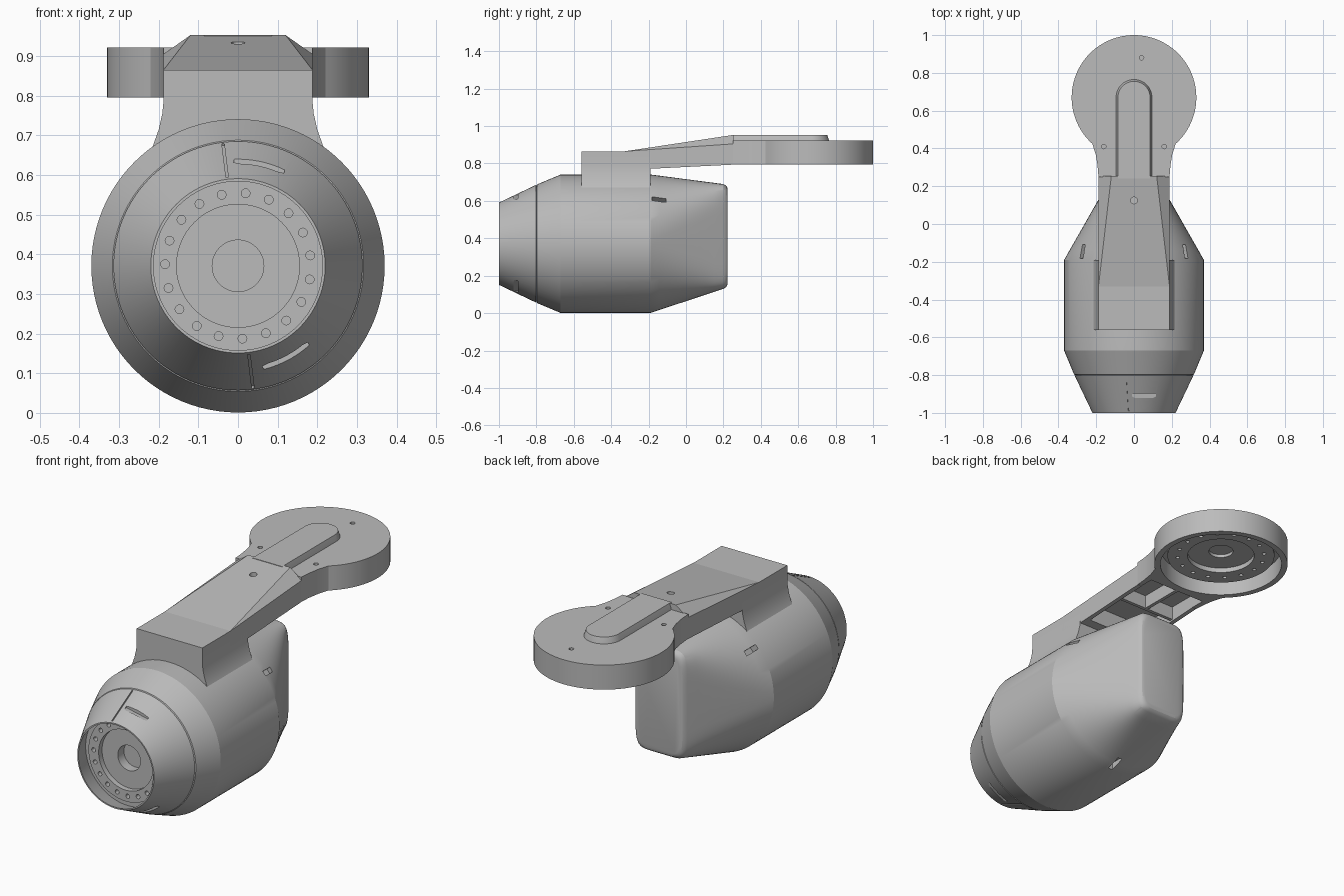
import bpy, bmesh, math
from mathutils import Matrix, Vector

cube = bpy.data.objects.get("Cube")
if cube:
    bpy.data.objects.remove(cube, do_unlink=True)

grey = bpy.data.materials.new("light_grey")
grey.use_nodes = True
grey.diffuse_color = (0.5, 0.5, 0.5, 1)
grey.node_tree.nodes["Principled BSDF"].inputs["Base Color"].default_value = (0.5, 0.5, 0.5, 1)

AXIS = 0.371       # height of the housing axis
R = 0.37           # housing radius
DISC = 0.67        # y of the arm disc centre
SEG = 96


def finish(name, bm, angle=20):
    bmesh.ops.recalc_face_normals(bm, faces=bm.faces)
    mesh = bpy.data.meshes.new(name)
    bm.to_mesh(mesh)
    bm.free()
    obj = bpy.data.objects.new(name, mesh)
    bpy.context.collection.objects.link(obj)
    mesh.materials.append(grey)
    smooth(obj, angle)
    return obj


def smooth(obj, angle):
    bpy.ops.object.select_all(action='DESELECT')
    obj.select_set(True)
    bpy.context.view_layer.objects.active = obj
    bpy.ops.object.shade_smooth_by_angle(angle=math.radians(angle))


def skin(name, rings):
    """Closed surface through matching rings, capped at both ends."""
    bm = bmesh.new()
    loops = [[bm.verts.new(p) for p in ring] for ring in rings]
    n = len(loops[0])
    for a, b in zip(loops, loops[1:]):
        for i in range(n):
            j = (i + 1) % n
            bm.faces.new((a[i], a[j], b[j], b[i]))
    bm.faces.new(loops[0])
    bm.faces.new(loops[-1])
    return finish(name, bm)


def prism(name, points, axis, lo, hi):
    """Extrude a 2D outline along y or z."""
    place = (lambda p, h: (p[0], h, p[1])) if axis == 'y' else (lambda p, h: (p[0], p[1], h))
    return skin(name, [[place(p, h) for p in points] for h in (lo, hi)])


def add_box(bm, centre, size, turn=None):
    m = Matrix.Translation(centre) @ (turn or Matrix()) @ Matrix.Diagonal((*size, 1))
    bmesh.ops.create_cube(bm, size=1, matrix=m)


def add_cyl(bm, centre, r, depth, along='z', seg=24):
    m = Matrix.Translation(centre)
    if along == 'y':
        m = m @ Matrix.Rotation(math.pi / 2, 4, 'X')
    bmesh.ops.create_cone(bm, cap_ends=True, segments=seg, radius1=r, radius2=r, depth=depth, matrix=m)


def cut(obj, bm, angle=20):
    """Subtract everything in bm from obj, then drop the cutter."""
    tool = finish("cutter", bm)
    tool.hide_render = True
    mod = obj.modifiers.new("cut", 'BOOLEAN')
    mod.operation = 'DIFFERENCE'
    mod.solver = 'EXACT'
    mod.object = tool
    bpy.ops.object.select_all(action='DESELECT')
    obj.select_set(True)
    bpy.context.view_layer.objects.active = obj
    bpy.ops.object.modifier_apply(modifier=mod.name)
    bpy.data.objects.remove(tool, do_unlink=True)
    smooth(obj, angle)


def around(r, t, y):
    return Vector((r * math.cos(t), y, AXIS + r * math.sin(t)))


# Motor housing: recessed drive face, flared nose, barrel, then a loft to a tall rounded tail
turns = [2 * math.pi * i / SEG for i in range(SEG)]
profile = [(-0.84, 0.065), (-0.89, 0.065), (-0.89, 0.155), (-0.918, 0.155), (-0.918, 0.213),
           (-0.9, 0.213), (-0.9, 0.242), (-1, 0.213), (-1, 0.22), (-0.803, 0.314),
           (-0.8, 0.309), (-0.797, 0.317), (-0.67, R)]
rings = [[around(r, t, y) for t in turns] for y, r in profile]


def tail_point(t, inset):
    c, s = math.cos(t), math.sin(t)
    return Vector((math.copysign((0.148 - inset) * abs(c) ** 0.3, c), 0,
                   0.41 + math.copysign((0.28 - inset) * abs(s) ** 0.3, s)))


def tail_ring(f, y, inset=0.0):
    ring = []
    for t in turns:
        p = around(R, t, 0).lerp(tail_point(t, inset), f)
        ring.append((p.x, y, p.z))
    return ring


for k in range(9):
    rings.append(tail_ring(k / 8, -0.19 + 0.39 * k / 8))
for y, inset in ((0.212, 0.007), (0.219, 0.015), (0.223, 0.026)):
    rings.append(tail_ring(1, y, inset))
housing = skin("motor_housing", rings)

# Bolt holes, vent slots and nose seams
bm = bmesh.new()
for i in range(19):
    add_cyl(bm, around(0.184, math.radians(84) + i * math.tau / 19, -0.912), 0.011, 0.04, 'y', 16)
for deg in (78, -62):
    t = math.radians(deg)
    add_box(bm, around(0.278, t, -0.909), (0.05, 0.024, 0.13), Matrix.Rotation(-t, 4, 'Y'))
for deg in (41, 139, 270):
    t = math.radians(deg)
    add_box(bm, around(0.36, t, -0.145), (0.06, 0.075, 0.025), Matrix.Rotation(-t, 4, 'Y'))
for deg in (97, -83):
    t = math.radians(deg)
    lean = Matrix.Rotation(-t, 4, 'Y') @ Matrix.Rotation(-math.atan(0.477), 4, 'Z')
    add_box(bm, around(0.27, t, -0.9), (0.016, 0.2, 0.006), lean)
cut(housing, bm)

# Pylon that rises from the barrel with flared feet
half = [(0.188, 0.865), (0.188, 0.785), (0.191, 0.755), (0.2, 0.715), (0.216, 0.67), (0.235, 0.64)]
prism("pylon", half + [(-x, z) for x, z in reversed(half)], 'y', -0.56, -0.19)

# Tapered arm with a faceted rising top
bm = bmesh.new()
for s in (-1, 1):
    for x, y, z in ((0.188, -0.33, 0.865), (0.12, 0.255, 0.953), (0.188, 0.255, 0.905),
                    (0.188, -0.33, 0.765), (0.188, 0.255, 0.794)):
        bm.verts.new((s * x, y, z))
bmesh.ops.convex_hull(bm, input=bm.verts)
arm = finish("arm", bm, 1)

# Round end plate with a neck blending into the arm
neck = [(0.188, 0.25), (0.193, 0.31), (0.203, 0.37)]
arc = [math.radians(-48 + 276 * i / 80) for i in range(81)]
outline = neck + [(0.33 * math.cos(a), DISC + 0.33 * math.sin(a)) for a in arc]
outline += [(-x, y) for x, y in reversed(neck)]
plate = prism("end_plate", outline, 'z', 0.795, 0.922)


def pocket():
    bm = bmesh.new()
    add_box(bm, (0, 0.095, 0.78), (0.33, 0.47, 0.17))
    return bm


bm = pocket()
add_cyl(bm, (0, 0.125, 0.93), 0.018, 0.05)
cut(arm, bm, 1)
bm = pocket()
add_cyl(bm, (0, DISC, 0.79), 0.3, 0.2, seg=SEG)
for x, y in ((0.04, 0.88), (0.16, 0.41), (-0.16, 0.41)):
    add_cyl(bm, (x, y, 0.925), 0.012, 0.05, seg=16)
cut(plate, bm)

# Stiffening ribs in the underside pocket
bm = bmesh.new()
add_box(bm, (0, 0.09, 0.83), (0.335, 0.018, 0.07))
add_box(bm, (0, 0.21, 0.83), (0.018, 0.24, 0.07))
finish("pocket_ribs", bm)

# Raised cable cover along the plate, with sloped sides
def cover(r, z):
    tip = [(r * math.cos(a), DISC + r * math.sin(a), z)
           for a in (math.pi * i / 32 for i in range(33))]
    return [(r, 0.24, z)] + tip + [(-r, 0.24, z)]


skin("cable_cover", [cover(0.097, 0.91), cover(0.095, 0.922), cover(0.085, 0.953)])

# Drive flange seen from below: stepped rings with bolt holes and a centre bore
steps = [(0.9, 0.265), (0.845, 0.265), (0.845, 0.165), (0.87, 0.165), (0.87, 0.06), (0.886, 0.06)]
flange = skin("drive_flange", [[(r * math.cos(t), DISC + r * math.sin(t), z) for t in turns]
                               for z, r in steps])
bm = bmesh.new()
for i in range(16):
    a = i * math.tau / 16
    add_cyl(bm, (0.215 * math.cos(a), DISC + 0.215 * math.sin(a), 0.845), 0.01, 0.04, seg=16)
cut(flange, bm)
